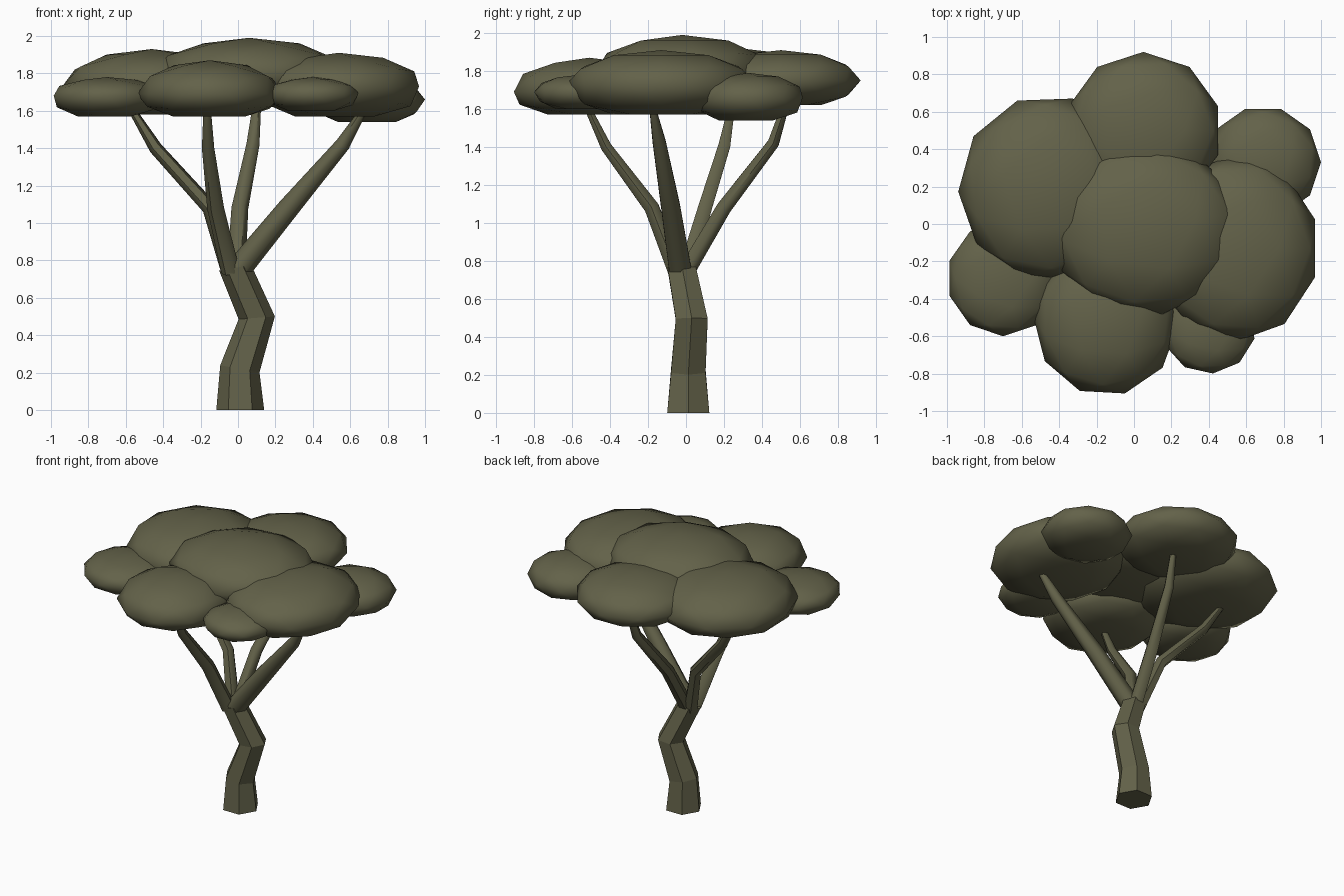
import bpy, bmesh, math
from mathutils import Vector, Matrix

if "Cube" in bpy.data.objects:
    bpy.data.objects.remove(bpy.data.objects["Cube"])

mat = bpy.data.materials.new("olive")
mat.diffuse_color = (0.125, 0.122, 0.067, 1)
mat.use_nodes = True
mat.node_tree.nodes["Principled BSDF"].inputs["Base Color"].default_value = mat.diffuse_color


def finish(name, bm, angle):
    bmesh.ops.recalc_face_normals(bm, faces=bm.faces)
    me = bpy.data.meshes.new(name)
    bm.to_mesh(me)
    bm.free()
    me.materials.append(mat)
    ob = bpy.data.objects.new(name, me)
    bpy.context.collection.objects.link(ob)
    if angle:
        bpy.ops.object.select_all(action='DESELECT')
        bpy.context.view_layer.objects.active = ob
        ob.select_set(True)
        bpy.ops.object.shade_smooth_by_angle(angle=math.radians(angle))


def tube(name, rings, sides, angle=0, upright=False):
    """rings: (x, y, z, radius, tilt along x)"""
    bm = bmesh.new()
    loops = []
    pts = [Vector(r[:3]) for r in rings]
    for i, (x, y, z, r, tilt) in enumerate(rings):
        if upright:
            u, v = Vector((1, 0, tilt)), Vector((0, 1, 0))
        else:
            t = (pts[min(i + 1, len(pts) - 1)] - pts[max(i - 1, 0)]).normalized()
            v = t.cross(Vector((1, 0, 0))).normalized()
            u = v.cross(t)
        loops.append([bm.verts.new(pts[i] + r * (u * math.cos(a) + v * math.sin(a)))
                      for a in (math.tau * k / sides for k in range(sides))])
    for lo, hi in zip(loops, loops[1:]):
        for k in range(sides):
            n = (k + 1) % sides
            bm.faces.new((lo[k], lo[n], hi[n], hi[k]))
    bm.faces.new(loops[0])
    bm.faces.new(loops[-1])
    finish(name, bm, angle)


# Crooked six-sided trunk
tube("trunk", [(0.012, 0.012, 0, 0.128, 0), (0.01, 0.012, 0.22, 0.105, -0.18),
               (0.1, 0.03, 0.493, 0.097, 0.08), (-0.015, -0.022, 0.76, 0.086, 0.17)],
     6, upright=True)

# Four branches spreading from the trunk top
branches = {
    "branch_left": [(-0.04, 0.0, 0.74, 0.05), (-0.15, 0.1, 1.08, 0.042),
                    (-0.44, 0.2, 1.4, 0.036), (-0.57, 0.24, 1.61, 0.02)],
    "branch_front": [(-0.04, -0.05, 0.74, 0.05), (-0.12, -0.18, 1.08, 0.045),
                     (-0.16, -0.42, 1.4, 0.033), (-0.165, -0.52, 1.61, 0.02)],
    "branch_back": [(-0.01, 0.0, 0.74, 0.05), (0.01, 0.2, 1.08, 0.045),
                    (0.08, 0.46, 1.42, 0.035), (0.105, 0.54, 1.67, 0.02)],
    "branch_right": [(0.0, -0.03, 0.75, 0.068), (0.27, -0.08, 1.08, 0.058),
                     (0.56, -0.14, 1.42, 0.04), (0.67, -0.175, 1.6, 0.02)],
}
for name, path in branches.items():
    tube(name, [p + (0,) for p in path], 6, 60)


# Leaf pads: x, y, z of the widest ring, radii x/y, height above, depth below, spin
pads = {
    "crown_centre": (0.06, -0.02, 1.79, 0.52, 0.47, 0.20, 0.14, 10),
    "crown_back": (0.05, 0.5, 1.75, 0.42, 0.42, 0.16, 0.13, 0),
    "crown_left": (-0.46, 0.19, 1.73, 0.48, 0.50, 0.20, 0.15, 20),
    "crown_right": (0.54, -0.13, 1.73, 0.45, 0.50, 0.18, 0.16, 0),
    "crown_low_left": (-0.7, -0.29, 1.68, 0.30, 0.31, 0.10, 0.11, 0),
    "crown_front": (-0.15, -0.51, 1.69, 0.39, 0.41, 0.18, 0.12, 15),
    "crown_small_front": (0.4, -0.56, 1.69, 0.25, 0.24, 0.09, 0.09, 5),
    "crown_low_right": (0.69, 0.33, 1.66, 0.31, 0.30, 0.13, 0.12, 18),
}
for name, (x, y, z, rx, ry, up, down, spin) in pads.items():
    bm = bmesh.new()
    bmesh.ops.create_icosphere(bm, subdivisions=2, radius=1)
    bm.transform(Matrix.Rotation(math.radians(spin), 4, 'Z'))
    for v in bm.verts:
        h = v.co.z
        # rounded top, flattened underside
        zz = h * up if h > 0 else max(h * 1.25, -1) * down
        v.co = (x + v.co.x * rx, y + v.co.y * ry, z + zz)
    finish(name, bm, 50)
